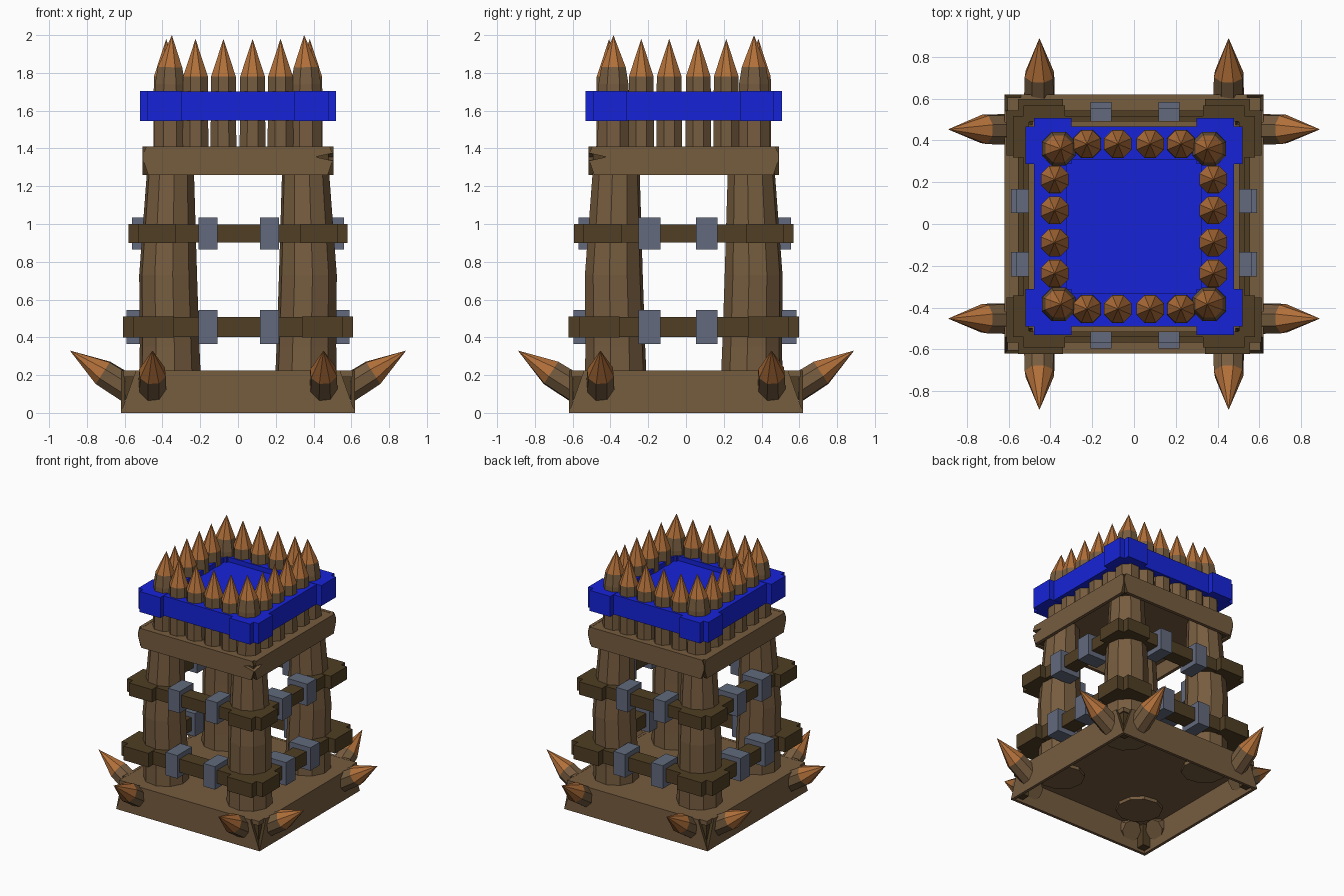
import bpy, bmesh, math
from mathutils import Vector

if "Cube" in bpy.data.objects:
    bpy.data.objects.remove(bpy.data.objects["Cube"])


def material(name, r, g, b):
    def lin(c):
        c /= 255
        return c / 12.92 if c <= 0.04045 else ((c + 0.055) / 1.055) ** 2.4
    m = bpy.data.materials.new(name)
    m.diffuse_color = (lin(r), lin(g), lin(b), 1)
    m.use_nodes = True
    m.node_tree.nodes["Principled BSDF"].inputs["Base Color"].default_value = m.diffuse_color
    return m


WOOD = material("brown wood", 118, 92, 63)
TIP = material("cut wood tip", 178, 112, 58)
DARK = material("dark timber", 80, 62, 36)
IRON = material("grey iron", 98, 106, 124)
BLUE = material("blue paint", 22, 36, 216)
SHIFT = -0.012  # upper works sit slightly towards the front


def finish(name, bm, mats, dy=0.0):
    bmesh.ops.recalc_face_normals(bm, faces=bm.faces[:])
    me = bpy.data.meshes.new(name)
    bm.to_mesh(me)
    bm.free()
    for m in mats:
        me.materials.append(m)
    ob = bpy.data.objects.new(name, me)
    ob.location.y = dy
    bpy.context.collection.objects.link(ob)
    return ob


def box(name, p, q, mat, dy=0.0):
    """Box between two opposite corners, given in any order."""
    bm = bmesh.new()
    bmesh.ops.create_cube(bm, size=1)
    for v in bm.verts:
        v.co = Vector([(p[i] + q[i]) / 2 + v.co[i] * abs(q[i] - p[i]) for i in range(3)])
    return finish(name, bm, [mat], dy)


def pole(name, rings, n=9, tip=None, wood_rings=99, dy=0.0):
    """Loft through (centre, radius) rings; optional pointed tip of cut wood."""
    bm = bmesh.new()
    axis = (Vector(tip if tip else rings[-1][0]) - Vector(rings[0][0])).normalized()
    side = axis.orthogonal().normalized()
    up = axis.cross(side)
    loops = []
    for c, r in rings:
        loops.append([bm.verts.new(Vector(c) + r * (math.cos(a) * side + math.sin(a) * up))
                      for a in (math.tau * (i + 0.5) / n for i in range(n))])
    bm.faces.new(loops[0])
    for k in range(len(loops) - 1):
        for i in range(n):
            j = (i + 1) % n
            f = bm.faces.new((loops[k][i], loops[k][j], loops[k + 1][j], loops[k + 1][i]))
            f.material_index = int(k >= wood_rings)
    if tip:
        t = bm.verts.new(tip)
        for i in range(n):
            bm.faces.new((loops[-1][i], loops[-1][(i + 1) % n], t)).material_index = 1
    else:
        bm.faces.new(loops[-1])
    return finish(name, bm, [WOOD, TIP], dy)


def board(name, profile, outer, thick, turn, dy=0.0):
    """Prism from an (x, z) outline on the front, rotated by quarter turns; dark ends."""
    bm = bmesh.new()
    f = bm.faces.new([bm.verts.new((x, -outer, z)) for x, z in profile])
    ext = bmesh.ops.extrude_face_region(bm, geom=[f])
    bmesh.ops.translate(bm, vec=(0, thick, 0),
                        verts=[v for v in ext["geom"] if isinstance(v, bmesh.types.BMVert)])
    bm.normal_update()
    for f in bm.faces:
        f.material_index = int(abs(f.normal.x) > 0.5)
    ob = finish(name, bm, [WOOD, DARK], dy)
    ob.rotation_euler.z = turn * math.pi / 2


def ring(name, z0, z1, out, bar, inner, corner_in, mat):
    """Square timber ring: four bars plus crossed blocks at the corners."""
    for s in (-1, 1):
        a, b, e = s * inner, s * bar, bar - .02
        box(name + "_bar", (-e, a, z0 + .003), (e, b, z1 - .003), mat, SHIFT)
        box(name + "_bar", (a, -e, z0 + .003), (b, e, z1 - .003), mat, SHIFT)
        for t in (-1, 1):
            for x, y in ((out, bar), (bar, out)):
                box(name + "_corner", (s * corner_in, t * corner_in, z0), (s * x, t * y, z1), mat, SHIFT)


def straps(z0, z1, outer, inner):
    for s in (-1, 1):
        a, b = s * outer, s * inner
        for c in (-0.158, 0.167):
            box("iron_strap", (c - .05, a, z0), (c + .05, b, z1), IRON, SHIFT / 2)
        for c in (-0.193, 0.11):
            box("iron_strap", (a, c - .058, z0), (b, c + .058, z1), IRON)


CORNERS = [(sx, sy) for sx in (-1, 1) for sy in (-1, 1)]

# base: hollow underneath, thin tapered boards with dark corners
box("base_floor", (-.605, -.605, .19), (.605, .605, .224), WOOD)
for k in range(4):
    board("base_board", [(-.62, 0), (.62, 0), (.54, .225), (-.54, .225)], .62, .022, k)

# platform: same build, split at one corner
box("platform_floor", (-.485, -.485, 1.375), (.485, .485, 1.408), WOOD, SHIFT)
for k in range(4):
    right = [(.41, 1.355)] if k == 0 else []
    left = [(-.41, 1.355)] if k == 1 else []
    rr = [(.5, 1.335)] + right + [(.5, 1.375)]
    ll = [(-.5, 1.375)] + left + [(-.5, 1.335)]
    board("platform_board", [(-.475, 1.26), (.475, 1.26)] + rr + [(.485, 1.41), (-.485, 1.41)] + ll,
          .505, .025, k, SHIFT)

for sx, sy in CORNERS:
    box("base_corner", (sx * .53, sy * .53, .02), (sx * .595, sy * .595, .2), DARK)
    box("platform_corner", (sx * .4, sy * .4, 1.27), (sx * .48, sy * .48, 1.39), DARK, SHIFT)
    # legs, slightly bowed outwards
    pole("leg", [((sx * .36, sy * .36, .165), .166), ((sx * .362, sy * .362, .35), .16),
                 ((sx * .37, sy * .37, .73), .155), ((sx * .355, sy * .355, 1.39), .12)], 10, dy=SHIFT)

# beam rings with iron straps, and the blue ring with its deck
ring("lower_beam", .4, .51, .61, .555, .44, .34, DARK)
ring("upper_beam", .9, 1.0, .58, .53, .42, .33, DARK)
straps(.365, .545, .59, .41)
straps(.865, 1.035, .562, .39)
ring("blue_band", 1.545, 1.705, .52, .478, .32, .3, BLUE)
box("blue_deck", (-.33, -.33, 1.58), (.33, .33, 1.665), BLUE, SHIFT)

# palisade stakes
for s in (-1, 1):
    for p in (-.225, -.077, .077, .225):
        for x, y in ((p, s * .395), (s * .38, p)):
            pole("stake", [((x, y, 1.38), .074), ((x, y, 1.78), .071)], 8, (x, y, 1.98), 1, SHIFT)
    for t in (-1, 1):
        x, y = s * .36, t * .372
        pole("corner_stake", [((x, y, 1.38), .092), ((x, y, 1.74), .086), ((x, y, 1.83), .07)],
             8, (s * .35, y, 2.0), 2, SHIFT)

# slanted spikes around the base, their butts showing inside it
for s, t in CORNERS:
    for swap in (False, True):
        def at(d, z):
            c = t * .453
            return (c, s * d, z) if swap else (s * d, c, z)
        pole("base_spike", [(at(.565, .118), .078), (at(.715, .212), .074)], 8, at(.89, .33), 1)
